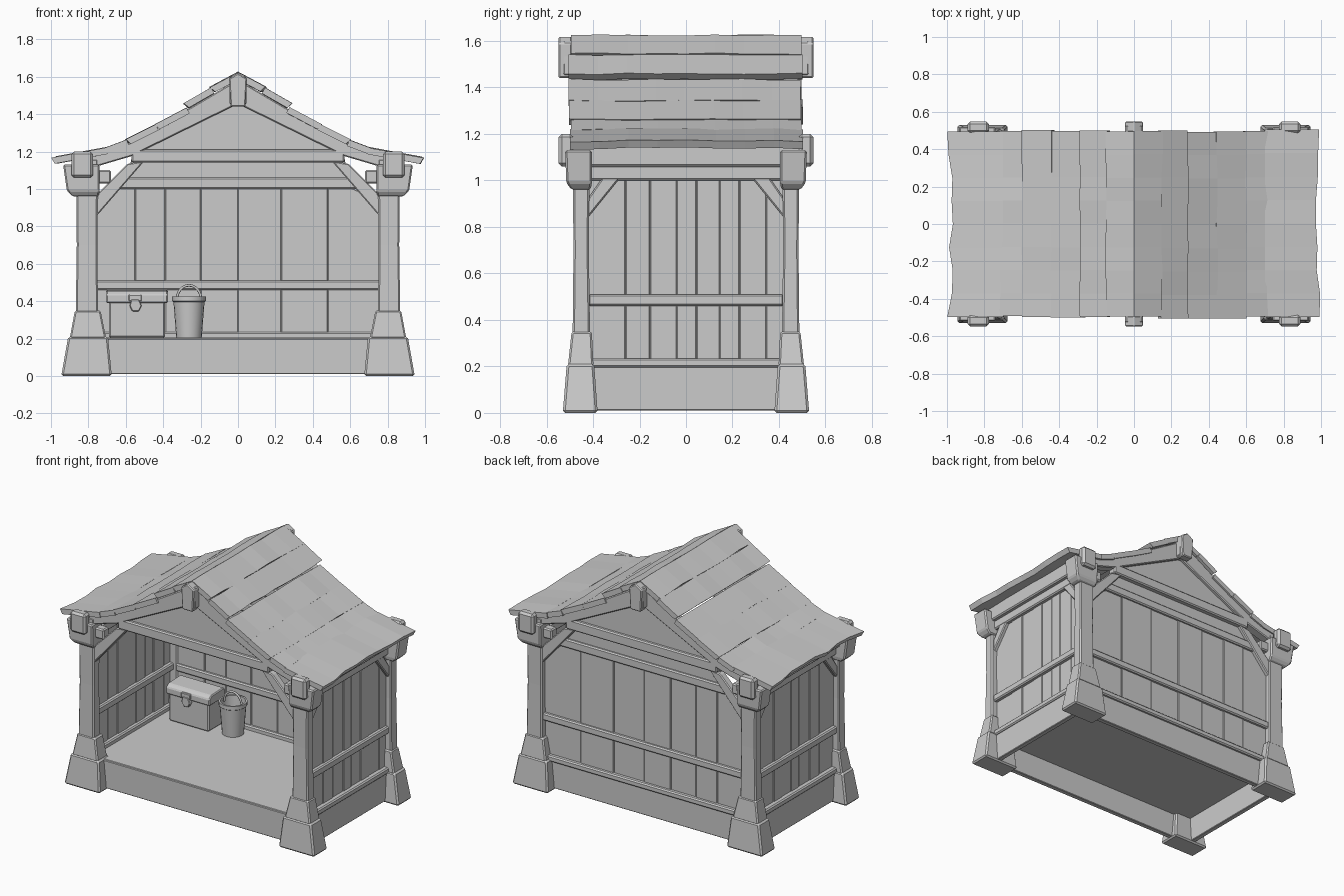
import bpy, bmesh, math, random
from mathutils import Vector

if "Cube" in bpy.data.objects:
    bpy.data.objects.remove(bpy.data.objects["Cube"])

random.seed(4)


def finish(name, bm, bevel=0.0, smooth=False):
    bmesh.ops.recalc_face_normals(bm, faces=bm.faces)
    me = bpy.data.meshes.new(name)
    bm.to_mesh(me)
    bm.free()
    ob = bpy.data.objects.new(name, me)
    bpy.context.collection.objects.link(ob)
    if smooth:
        for p in me.polygons:
            p.use_smooth = True
    if bevel:
        m = ob.modifiers.new("worn_edges", 'BEVEL')
        m.width = bevel
        m.segments = 1
        m.limit_method = 'ANGLE'
    return ob


def loft(name, rings, bevel=0.0):
    """Closed solid through a list of equal-length rings of points."""
    bm = bmesh.new()
    vs = [[bm.verts.new(p) for p in r] for r in rings]
    n = len(rings[0])
    for a, b in zip(vs, vs[1:]):
        for i in range(n):
            j = (i + 1) % n
            bm.faces.new((a[i], a[j], b[j], b[i]))
    bm.faces.new(vs[0])
    bm.faces.new(vs[-1])
    return finish(name, bm, bevel)


def prism(name, pts, axis, a, b, bevel=0.006):
    """Extrude a profile: axis X takes (y,z) points, axis Y takes (x,z) points."""
    put = (lambda p, t: (t, p[0], p[1])) if axis == 'X' else (lambda p, t: (p[0], t, p[1]))
    return loft(name, [[put(p, t) for p in pts] for t in (a, b)], bevel)


def box(name, x0, x1, y0, y1, z0, z1, bevel=0.008):
    return prism(name, [(x0, z0), (x1, z0), (x1, z1), (x0, z1)], 'Y', y0, y1, bevel)


def flip(pts, s):
    return [(s * p[0], p[1]) for p in pts]


def rect(x0, x1, y0, y1, z, sx, sy):
    return [(sx * x, sy * y, z) for x, y in ((x0, y0), (x1, y0), (x1, y1), (x0, y1))]


# Corner posts with stepped tapered feet and bracket heads
for sx in (-1, 1):
    for sy in (-1, 1):
        loft("post_foot", [rect(.675, .945, .38, .53, 0, sx, sy),
                           rect(.695, .908, .395, .513, .21, sx, sy)], .01)
        loft("post_collar", [rect(.705, .90, .398, .508, .20, sx, sy),
                             rect(.735, .872, .405, .492, .35, sx, sy)], .008)
        loft("post", [rect(.748, .868, .412, .488, .30, sx, sy),
                      rect(.752, .862, .418, .484, .70, sx, sy),
                      rect(.748, .866, .414, .488, 1.16, sx, sy)], .008)
        loft("post_head", [rect(.745, .885, .41, .492, .96, sx, sy),
                           rect(.74, .915, .405, .515, .99, sx, sy),
                           rect(.74, .935, .405, .52, 1.13, sx, sy)], .008)
        box("head_peg", *sorted((sx * .68, sx * .76)), *sorted((sy * .42, sy * .48)), 1.03, 1.10)

# Hollow foundation with floor
for s in (-1, 1):
    box("foundation_long", -.82, .82, *sorted((s * .42, s * .455)), .01, .2, .004)
    box("foundation_short", *sorted((s * .81, s * .845)), -.45, .45, .01, .2, .004)
box("floor", -.82, .82, -.45, .45, .18, .205, .003)

# Ridge beam and eave beams
box("ridge_beam", -.045, .045, -.53, .53, 1.45, 1.60)
for s in (-1, 1):
    loft("ridge_end", [[(x, s * y, z) for x, z in ((-.04, 1.44), (.04, 1.44), (.048, 1.59), (0, 1.62), (-.048, 1.59))]
                       for y in (.49, .548)], .006)
    box("eave_beam", *sorted((s * .79, s * .875)), -.5, .5, 1.06, 1.165)
    for t in (-1, 1):
        box("eave_beam_end", *sorted((s * .775, s * .89)), *sorted((t * .485, t * .548)), 1.06, 1.2, .014)

# Front and back gable frames
rafter = [(0, 1.585), (.28, 1.42), (.6, 1.235), (.79, 1.18), (.79, 1.11), (.57, 1.175), (0, 1.455)]
brace = [(.50, 1.15), (.59, 1.135), (.76, .965), (.76, .85)]
gable = [(-.57, 1.15), (.57, 1.15), (.56, 1.22), (0, 1.53), (-.56, 1.22)]
for t in (-1, 1):
    ya, yb = sorted((t * .42, t * .485))
    for s in (-1, 1):
        prism("rafter", flip(rafter, s), 'Y', ya, yb)
        prism("gable_brace", flip(brace, s), 'Y', *sorted((t * .425, t * .475)))
    box("tie_beam", -.57, .57, ya, yb, 1.14, 1.21)
    prism("gable_board", gable, 'Y', *sorted((t * .44, t * .462)), .003)

# Back wall of vertical planks
edges = [-.81, -.55, -.39, -.2, 0, .23, .48, .81]


def wall_top(x):
    return min(1.06, 1.11 - .875 * (abs(x) - .59))


for i, (a, b) in enumerate(zip(edges, edges[1:])):
    d = .004 * (i % 2)
    prism("back_plank", [(a, .2), (b, .2), (b, wall_top(b)), (a, wall_top(a))], 'Y', .425 + d, .447 + d, .004)
prism("back_upper_board", [(-.64, 1.04), (.64, 1.04), (.58, 1.11), (.57, 1.16), (-.57, 1.16), (-.58, 1.11)],
      'Y', .43, .45, .003)
box("back_top_rail", -.66, .66, .412, .468, 1.0, 1.06)
box("back_mid_rail", -.76, .76, .408, .47, .46, .51)
box("back_sill", -.72, .72, .408, .475, .195, .235)

# Side walls: planks, rails and corner braces
edges = [-.43, -.26, -.155, -.04, .045, .145, .23, .345, .43]
for s in (-1, 1):
    for i, (a, b) in enumerate(zip(edges, edges[1:])):
        d = .004 * (i % 2)
        box("side_plank", *sorted((s * (.80 + d), s * (.822 + d))), a, b, .2, 1.07, .004)
    for name, z0, z1, xo in (("side_sill", .195, .235, .857), ("side_mid_rail", .46, .51, .85),
                             ("side_top_rail", 1.0, 1.065, .85)):
        box(name, *sorted((s * .775, s * xo)), -.42, .42, z0, z1)
    for t in (-1, 1):
        prism("side_brace", flip([(.43, .83), (.43, .91), (.34, 1.04), (.26, 1.04)], t), 'X',
              *sorted((s * .785, s * .848)))

# Roof planks: rows along y with ragged, worn edges
rows = [((0, 1.625), (.15, 1.545)), ((.145, 1.54), (.288, 1.458)), ((.275, 1.435), (.445, 1.345)),
        ((.44, 1.345), (.60, 1.265)), ((.595, 1.262), (.715, 1.217)), ((.70, 1.222), (.985, 1.17))]
for s in (-1, 1):
    for i, (p, q) in enumerate(rows):
        p, q = Vector(p), Vector(q)
        d = (q - p).normalized()
        nrm = Vector((d.y, -d.x)) * .035   # downwards across the thickness
        if nrm.y > 0:
            nrm = -nrm
        ends = [.5 + random.uniform(-.008, .006) for _ in (0, 1)]
        rings = []
        for k in range(9):
            y = -ends[0] + (ends[0] + ends[1]) * k / 8
            j = random.uniform(-.005, .005) if i < 5 else random.uniform(-.018, .014)
            z = random.uniform(-.003, .003)
            e = q + d * j
            low = p + nrm if i else Vector((0, p.y - .04))
            rings.append([(s * c.x, y, c.y + z) for c in (p, e, e + nrm - d * .012, low)])
        loft("roof_plank", rings)

# Chest with lid and latch
box("chest_body", -.69, -.39, .24, .40, .205, .40, .008)
prism("chest_lid", [(.228, .39), (.40, .39), (.40, .445), (.38, .46), (.25, .455), (.228, .435)], 'X', -.705, -.375)
box("chest_latch_plate", -.585, -.515, .218, .235, .40, .435, .004)
prism("chest_latch", [(-.58, .375), (-.565, .345), (-.53, .345), (-.515, .375), (-.53, .41), (-.57, .41)],
      'Y', .215, .243, .004)

# Bucket: open tapered shell, made by spinning a profile
bx, by = -.262, .32
bm = bmesh.new()
prof = [(0, .205), (.068, .205), (.083, .395), (.09, .40), (.09, .425), (.078, .425), (.064, .225), (0, .225)]
vs = [bm.verts.new((bx + r, by, z)) for r, z in prof]
es = [bm.edges.new(e) for e in zip(vs, vs[1:])]
bmesh.ops.spin(bm, geom=vs + es, cent=(bx, by, 0), axis=(0, 0, 1), angle=2 * math.pi, steps=20)
bmesh.ops.remove_doubles(bm, verts=bm.verts, dist=.0005)
bucket = finish("bucket", bm, 0, False)
bpy.context.view_layer.objects.active = bucket
bucket.select_set(True)
bpy.ops.object.shade_smooth_by_angle()

# Bucket handle
cu = bpy.data.curves.new("bucket_handle", 'CURVE')
cu.dimensions = '3D'
cu.bevel_depth = .007
cu.bevel_resolution = 2
sp = cu.splines.new('POLY')
sp.points.add(12)
for k, pt in enumerate(sp.points):
    a = math.pi * k / 12
    pt.co = (bx + .066 * math.cos(a), by, .405 + .08 * math.sin(a), 1)
bpy.context.collection.objects.link(bpy.data.objects.new("bucket_handle", cu))
